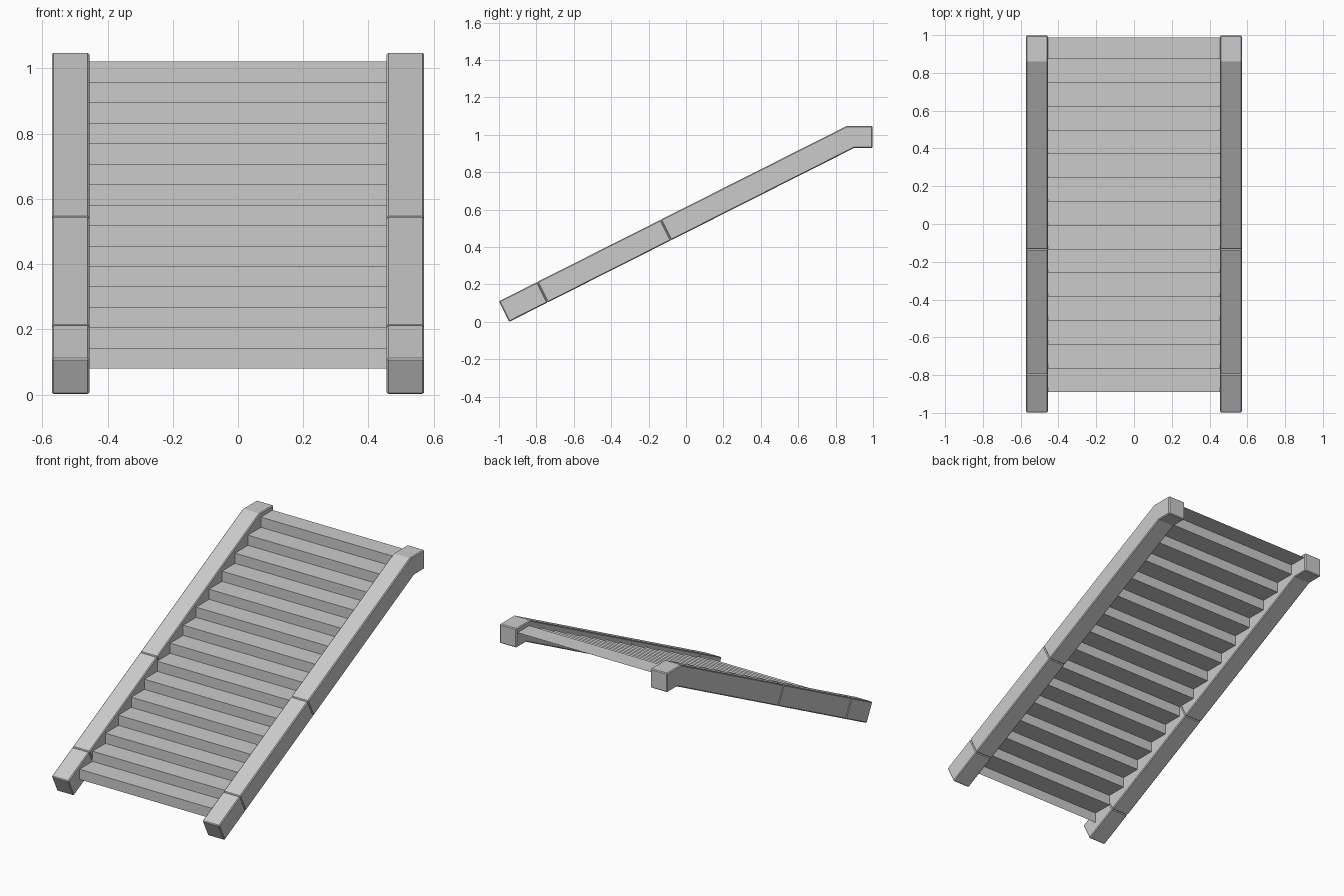
import bpy
import bmesh

cube = bpy.data.objects.get("Cube")
if cube:
    bpy.data.objects.remove(cube, do_unlink=True)

# Single stone colour
stone = bpy.data.materials.new("grey stone")
stone.use_nodes = True
grey = (0.6, 0.6, 0.6, 1)
stone.diffuse_color = grey
stone.node_tree.nodes["Principled BSDF"].inputs["Base Color"].default_value = grey

SLOPE = 0.504
STEPS, RUN, RISE = 15, 0.126, 0.0627


def add_object(name, bm):
    bmesh.ops.recalc_face_normals(bm, faces=bm.faces)
    mesh = bpy.data.meshes.new(name)
    bm.to_mesh(mesh)
    bm.free()
    obj = bpy.data.objects.new(name, mesh)
    bpy.context.collection.objects.link(obj)
    mesh.materials.append(stone)
    return obj


def extrude_profile(name, profile, x0, x1):
    """Extrude a closed side profile of (y, z) points from x0 to x1."""
    bm = bmesh.new()
    face = bm.faces.new([bm.verts.new((x0, y, z)) for y, z in profile])
    new = bmesh.ops.extrude_face_region(bm, geom=[face])["geom"]
    moved = [v for v in new if isinstance(v, bmesh.types.BMVert)]
    bmesh.ops.translate(bm, verts=moved, vec=(x1 - x0, 0, 0))
    obj = add_object(name, bm)
    bevel = obj.modifiers.new("worn edges", 'BEVEL')
    bevel.width = 0.005
    bevel.segments = 1
    return obj


def top(y):
    return (y, 0.11 + (y + 1) * SLOPE)


def low(y):
    return (y, (y + 0.945) * SLOPE)


# Side rails: three stone blocks each, the upper one ending in a level cap
blocks = {
    "lower": [top(-1), low(-0.945), low(-0.74), top(-0.795)],
    "middle": [top(-0.795), low(-0.74), low(-0.08), top(-0.135)],
    "upper": [top(-0.135), low(-0.08), low(0.9), (0.998, 0.93),
              (0.998, 1.047), top(0.86)],
}
for side, sign in (("left", 1), ("right", -1)):
    for part, profile in blocks.items():
        extrude_profile(f"{side}_rail_{part}", profile, sign * 0.456, sign * 0.571)

# Flight of steps: one folded sheet, riser then tread
path = [(-0.89, 0.08)]
for i in range(STEPS):
    y, z = path[-1]
    path += [(y, z + RISE), (min(y + RUN, 0.988), z + RISE)]
bm = bmesh.new()
rows = [[bm.verts.new((x, y, z)) for x in (-0.46, 0.46)] for y, z in path]
for a, b in zip(rows, rows[1:]):
    bm.faces.new((a[0], a[1], b[1], b[0]))
add_object("steps", bm)
